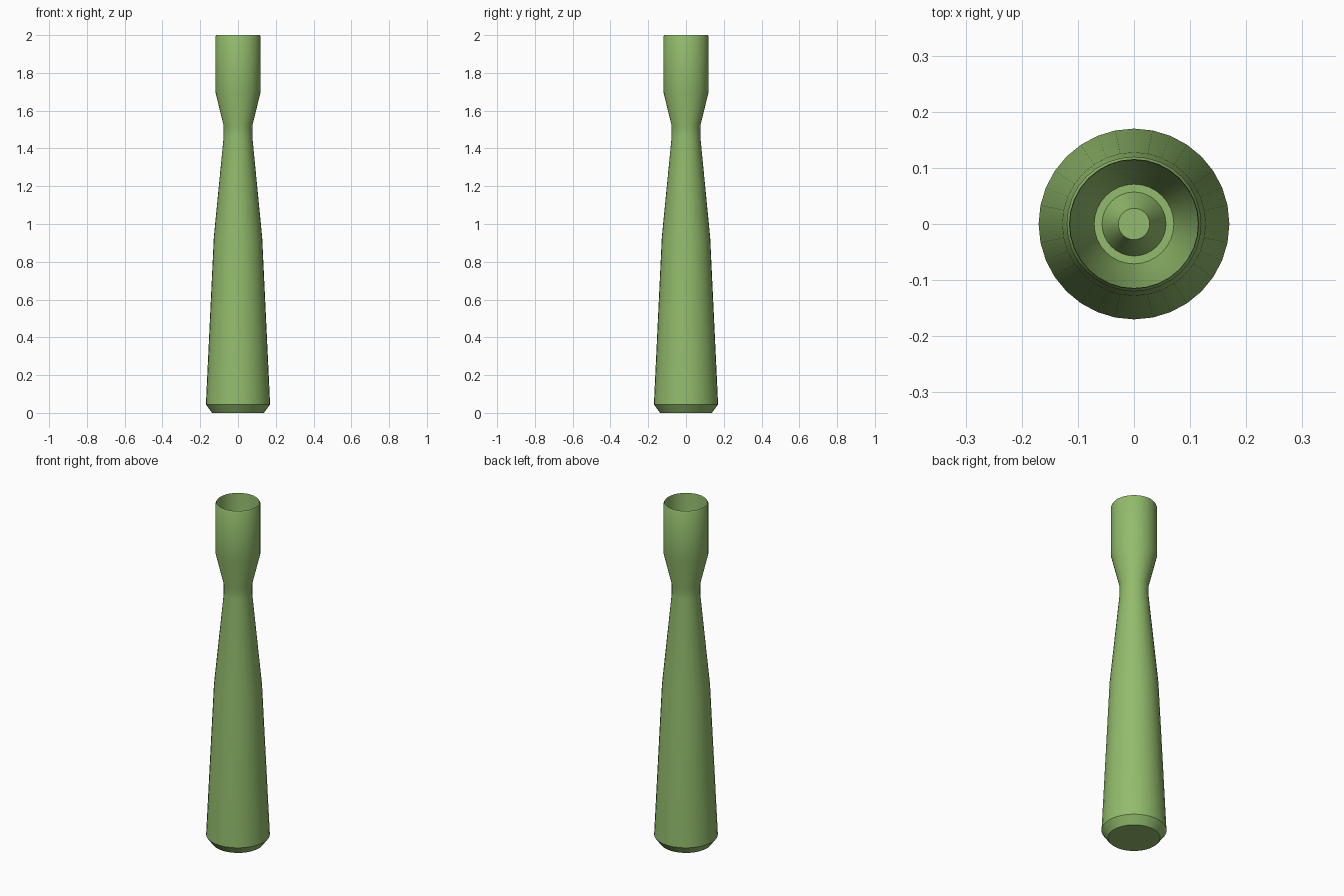
import bpy, math

if "Cube" in bpy.data.objects:
    bpy.data.objects.remove(bpy.data.objects["Cube"])

SIDES = 32
green = bpy.data.materials.new("leaf green")
green.diffuse_color = (0.29, 0.50, 0.15, 1)
green.use_nodes = True
green.node_tree.nodes["Principled BSDF"].inputs["Base Color"].default_value = green.diffuse_color


def lathe(name, profile):
    """Revolve (radius, z) points around z; both ends are capped."""
    verts, faces = [], []
    for r, z in profile:
        for i in range(SIDES):
            a = 2 * math.pi * i / SIDES
            verts.append((r * math.cos(a), r * math.sin(a), z))
    for k in range(len(profile) - 1):
        for i in range(SIDES):
            j = (i + 1) % SIDES
            lo, hi = k * SIDES, (k + 1) * SIDES
            faces.append((lo + i, lo + j, hi + j, hi + i))
    top = (len(profile) - 1) * SIDES
    faces.append(tuple(reversed(range(SIDES))))
    faces.append(tuple(range(top, top + SIDES)))
    mesh = bpy.data.meshes.new(name)
    mesh.from_pydata(verts, [], faces)
    mesh.materials.append(green)
    obj = bpy.data.objects.new(name, mesh)
    bpy.context.collection.objects.link(obj)
    bpy.ops.object.select_all(action='DESELECT')
    obj.select_set(True)
    bpy.context.view_layer.objects.active = obj
    bpy.ops.object.shade_smooth_by_angle(angle=math.radians(30))
    return obj


# Tapered body, pinched neck, flared cup with rim, hollow inside, raised centre
lathe("vase_body", [
    (0.137, 0.0), (0.17, 0.045), (0.128, 0.93), (0.076, 1.46),
    (0.076, 1.52), (0.12, 1.70), (0.12, 1.99), (0.115, 2.0),
    (0.114, 1.985), (0.114, 1.71), (0.071, 1.53),
    (0.057, 1.53), (0.028, 1.60),
])
